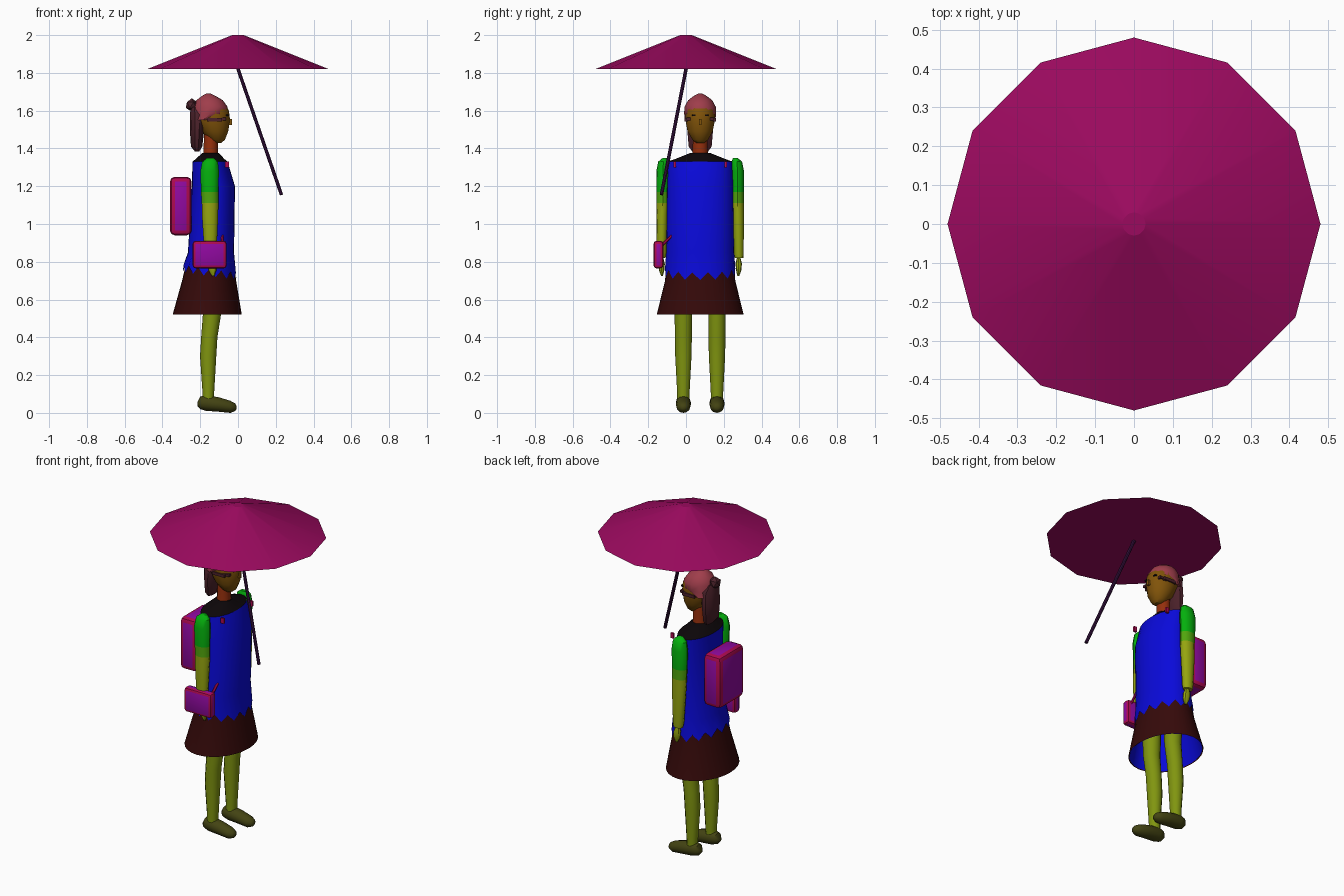
import bpy, bmesh, math
from mathutils import Vector

if "Cube" in bpy.data.objects:
    bpy.data.objects.remove(bpy.data.objects["Cube"])

CX, CY = -0.15, 0.075          # body axis


def mat(name, r, g, b):
    m = bpy.data.materials.new(name)
    m.diffuse_color = (*[c ** 2.2 for c in (r, g, b)], 1)
    m.use_nodes = True
    m.node_tree.nodes["Principled BSDF"].inputs["Base Color"].default_value = m.diffuse_color
    return m


PINK = mat("canopy_pink", .60, .07, .37)
POLE = mat("pole_purple", .22, .09, .25)
BLUE = mat("blue", .07, .07, .85)
BROWN = mat("skirt_brown", .22, .07, .07)
BLACK = mat("collar_black", .08, .06, .07)
GREEN = mat("sleeve_green", .05, .68, .08)
MID = mat("sleeve_mid", .32, .64, .08)
LIME = mat("lime", .58, .64, .09)
LEG = mat("leg_olive", .50, .58, .09)
SHOE = mat("shoe_olive", .27, .27, .10)
SKIN = mat("face_brown", .50, .33, .07)
NECK = mat("neck_red", .58, .20, .08)
HAIR = mat("hair_pink", .62, .25, .30)
TAIL = mat("hair_dark", .30, .15, .18)
PURPLE = mat("bag_purple", .56, .07, .62)
CRIMSON = mat("bag_crimson", .68, .07, .32)


def finish(name, bm, mats, angle=40):
    bmesh.ops.recalc_face_normals(bm, faces=bm.faces)
    me = bpy.data.meshes.new(name)
    bm.to_mesh(me)
    bm.free()
    for m in mats:
        me.materials.append(m)
    me.shade_smooth()
    me.set_sharp_from_angle(angle=math.radians(angle))
    ob = bpy.data.objects.new(name, me)
    bpy.context.collection.objects.link(ob)
    return ob


def loft(name, rings, mats, n=16, seg=None, caps=(True, True), axis="z", zig=None, angle=40):
    """Skin elliptical rings (t, centre_a, centre_b, radius_a, radius_b)."""
    bm = bmesh.new()
    loops = []
    for k, (t, a, b, ra, rb) in enumerate(rings):
        loop = []
        for i in range(n):
            w = math.tau * i / n
            p = (a + ra * math.cos(w), b + rb * math.sin(w))
            dz = zig(i, math.cos(w)) if zig and k == 0 else 0
            co = (p[0], p[1], t + dz) if axis == "z" else (t, p[1], p[0])
            loop.append(bm.verts.new(co))
        loops.append(loop)
    for k in range(len(loops) - 1):
        lo, hi = loops[k], loops[k + 1]
        for i in range(n):
            j = (i + 1) % n
            f = bm.faces.new((lo[i], lo[j], hi[j], hi[i]))
            f.material_index = seg[k] if seg else 0
    if caps[0]:
        bm.faces.new(loops[0]).material_index = seg[0] if seg else 0
    if caps[1]:
        bm.faces.new(loops[-1]).material_index = seg[-1] if seg else 0
    return finish(name, bm, mats, angle)


def rod(name, a, b, r, m, n=8):
    a, b = Vector(a), Vector(b)
    bm = bmesh.new()
    bmesh.ops.create_cone(bm, cap_ends=True, segments=n, radius1=r, radius2=r, depth=(b - a).length)
    bm.transform((b - a).to_track_quat("Z", "Y").to_matrix().to_4x4())
    bmesh.ops.translate(bm, vec=(a + b) / 2, verts=bm.verts)
    return finish(name, bm, [m])


def box(name, c, size, mats, bevel=0):
    bm = bmesh.new()
    bmesh.ops.create_cube(bm, size=1)
    bmesh.ops.scale(bm, vec=size, verts=bm.verts)
    if bevel:
        bmesh.ops.bevel(bm, geom=bm.edges[:], offset=bevel, segments=2, profile=.5,
                        affect="EDGES", material=1)
    bmesh.ops.translate(bm, vec=c, verts=bm.verts)
    return finish(name, bm, mats)


# Umbrella: twelve-sided canopy and slanted pole
loft("umbrella_canopy", [(1.82, 0, 0, .48, .48), (2.0, 0, 0, .03, .03)], [PINK], n=12, angle=15)
rod("umbrella_pole", (-.01, .006, 1.85), (.23, -.13, 1.155), .0095, POLE)

# Tunic with a ragged hem, dark collar, skirt and blue lining
loft("tunic", [(.745, -.150, CY, .142, .186), (.85, -.143, CY, .122, .180),
               (1.20, -.130, CY, .114, .176), (1.33, -.148, CY, .093, .172)],
     [BLUE], n=28, caps=(False, False),
     zig=lambda i, c: (.018 if i % 2 else -.022) - .02 * c)
loft("collar", [(1.33, -.148, CY, .093, .172), (1.345, -.148, CY, .075, .13),
                (1.375, -.145, CY, .045, .055)], [BLACK], n=28)
loft("skirt", [(.52, -.163, CY, .183, .230), (.70, -.153, CY, .143, .186),
               (.82, -.146, CY, .122, .176)], [BROWN], n=28, caps=(False, False))
loft("skirt_lining", [(.522, -.163, CY, .178, .225), (.70, -.153, CY, .138, .181),
                      (.82, -.146, CY, .117, .171)], [BLUE], n=28, caps=(False, False))

# Arms, hands, legs and shoes, one per side
for side, s in (("right", -1), ("left", 1)):
    y = CY + s * .198
    loft(side + "_arm", [(.82, -.145, y + s * .008, .028, .022), (.84, -.146, y + s * .006, .032, .026),
                         (1.05, -.148, y + s * .003, .043, .031), (1.11, -.148, y, .044, .033),
                         (1.17, -.150, y, .046, .033), (1.28, -.150, y, .049, .034),
                         (1.33, -.148, y - s * .004, .042, .028), (1.35, -.146, y - s * .012, .018, .012)],
         [LIME, MID, GREEN], n=12, seg=[0, 0, 0, 1, 2, 2, 2])
    loft(side + "_hand", [(.725, -.132, y + s * .004, .007, .005), (.755, -.135, y + s * .006, .021, .014),
                          (.79, -.138, y + s * .006, .022, .017), (.822, -.142, y + s * .006, .012, .009)],
         [LIME], n=8)
    y = CY + s * .089
    loft(side + "_leg", [(.06, -.158, y, .030, .032), (.11, -.157, y, .031, .033),
                         (.30, -.158, y, .043, .043), (.40, -.152, y, .043, .045),
                         (.52, -.138, y, .048, .046), (.76, -.135, y, .055, .055)], [LEG], n=12)
    loft(side + "_shoe", [(-.215, .047, y, .010, .015), (-.20, .053, y, .033, .032),
                          (-.17, .053, y, .042, .040), (-.10, .044, y, .038, .040),
                          (-.04, .032, y, .032, .036), (-.015, .030, y, .020, .022),
                          (-.008, .029, y, .009, .009)], [SHOE], n=12, axis="x")
    # Hair strand, eye, brow and pack strap end
    box(side + "_hair_strand", (-.125, CY + s * .076, 1.552), (.08, .016, .018), [TAIL])
    box(side + "_eye", (-.059, CY + s * .035, 1.575), (.02, .018, .008), [BLACK])
    box(side + "_brow", (-.075, CY + s * .062, 1.556), (.025, .02, .014), [TAIL])
    box(side + "_strap_end", (-.058, CY + s * .135, 1.315), (.02, .012, .03), [CRIMSON])

# Neck, head and hair
loft("neck", [(1.35, -.145, CY, .040, .044), (1.39, -.145, CY, .038, .040),
              (1.48, -.143, CY, .036, .038)], [NECK], n=12)
loft("head", [(1.43, -.108, CY, .020, .022), (1.445, -.112, CY, .042, .042),
              (1.49, -.122, CY, .070, .068), (1.55, -.134, CY, .092, .080),
              (1.60, -.139, CY, .091, .080), (1.64, -.142, CY, .070, .062)], [SKIN], n=14)
box("nose", (-.040, CY, 1.54), (.014, .014, .03), [SKIN])
loft("hair_cap", [(1.55, -.185, CY, .051, .080), (1.585, -.146, CY, .092, .085),
                  (1.62, -.145, CY, .090, .083), (1.655, -.150, CY, .070, .064),
                  (1.678, -.155, CY, .036, .034), (1.692, -.157, CY, .008, .008)], [HAIR], n=12)
loft("ponytail", [(1.385, -.217, CY, .012, .045), (1.41, -.219, CY, .030, .064),
                  (1.50, -.217, CY, .038, .072), (1.58, -.215, CY, .040, .066),
                  (1.62, -.225, CY, .024, .035)], [TAIL], n=10)
bm = bmesh.new()
bmesh.ops.create_icosphere(bm, subdivisions=1, radius=.035)
bmesh.ops.translate(bm, vec=(-.245, CY, 1.63), verts=bm.verts)
finish("hair_bun", bm, [TAIL], 15)

# Backpack and hip bag with crimson rounded edges
box("backpack", (-.303, CY, 1.095), (.115, .235, .31), [PURPLE, CRIMSON], .026)
box("hip_bag", (-.15, -.146, .838), (.18, .052, .146), [PURPLE, CRIMSON], .016)
rod("hip_bag_strap", (-.085, -.125, .89), (-.082, -.068, .945), .007, CRIMSON, 6)
